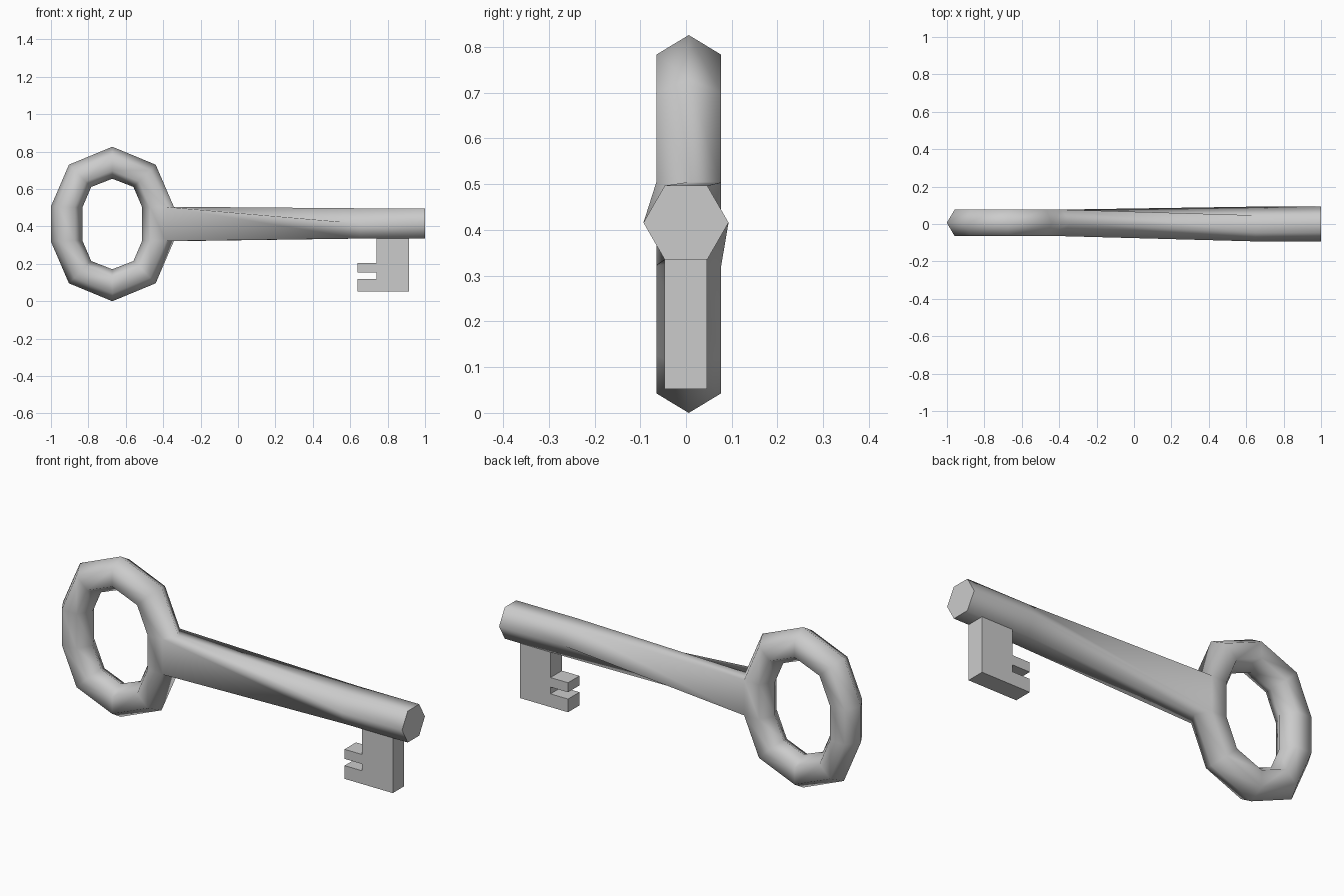
import bpy, bmesh
from math import cos, sin, pi, radians
from mathutils import Vector

cube = bpy.data.objects.get("Cube")
if cube:
    bpy.data.objects.remove(cube, do_unlink=True)

steel = bpy.data.materials.new("grey_steel")
steel.use_nodes = True
steel.diffuse_color = (0.6, 0.6, 0.6, 1)
steel.node_tree.nodes["Principled BSDF"].inputs["Base Color"].default_value = (0.6, 0.6, 0.6, 1)


def finish(bm, name, angle):
    bmesh.ops.recalc_face_normals(bm, faces=bm.faces)
    mesh = bpy.data.meshes.new(name)
    bm.to_mesh(mesh)
    bm.free()
    mesh.materials.append(steel)
    obj = bpy.data.objects.new(name, mesh)
    bpy.context.collection.objects.link(obj)
    bpy.ops.object.select_all(action='DESELECT')
    obj.select_set(True)
    bpy.context.view_layer.objects.active = obj
    bpy.ops.object.shade_smooth_by_angle(angle=radians(angle))


def bridge(bm, a, b):
    n = len(a)
    return [bm.faces.new((a[i], a[(i + 1) % n], b[(i + 1) % n], b[i])) for i in range(n)]


# Ten-sided ring handle with a hexagonal section
SIDES = 6
CENTRE = Vector((-0.672, 0.006, 0.413))
quarter = [((0, 0.413), (0, 0.242)), ((0.232, 0.317), (0.113, 0.198)), ((0.329, 0.092), (0.16, 0.088))]


def mirrored(points, sx, sz):
    return [tuple((x * sx, z * sz) for x, z in pair) for pair in points]


outline = (quarter + mirrored(quarter[::-1], 1, -1)
           + mirrored(quarter[1:], -1, -1) + mirrored(quarter[:0:-1], -1, 1))
bm = bmesh.new()
sections = []
for outer, inner in outline:
    o, i = Vector((outer[0], 0, outer[1])), Vector((inner[0], 0, inner[1]))
    loop = []
    for k in range(SIDES):
        a = 2 * pi * k / SIDES
        p = (o + i) / 2 + (o - i) / 2 * cos(a) + Vector((0, 0.082 * sin(a), 0))
        loop.append(bm.verts.new(CENTRE + p))
    sections.append(loop)
for j, loop in enumerate(sections):
    bridge(bm, loop, sections[(j + 1) % len(sections)])

# Open the two outer faces beside the shank and grow it from that hole
up, low = sections[2], sections[3]
root = [up[0], up[5], low[5], low[0], low[1], up[1]]
hole = [f for f in bm.faces if all(v in root for v in f.verts)]
bmesh.ops.delete(bm, geom=hole, context='FACES')


def shank_loop(x):
    angles = [2 * pi * (2 + k) / SIDES for k in range(SIDES)]
    return [bm.verts.new((x, 0.093 * cos(a), 0.416 + 0.0935 * sin(a))) for a in angles]


middle, tip = shank_loop(0.65), shank_loop(1)
bridge(bm, root, middle)
bridge(bm, middle, tip)
bm.faces.new(tip)
finish(bm, "ring_and_shank", 75)

# Toothed bit under the shank tip
profile = [(0.915, 0.34), (0.915, 0.052), (0.64, 0.052), (0.64, 0.12), (0.74, 0.12),
           (0.74, 0.155), (0.64, 0.155), (0.64, 0.204), (0.74, 0.204), (0.74, 0.34)]
bm = bmesh.new()
front = [bm.verts.new((x, -0.047, z)) for x, z in profile]
back = [bm.verts.new((x, 0.046, z)) for x, z in profile]
bridge(bm, front, back)
bm.faces.new(front)
bm.faces.new(back)
finish(bm, "toothed_bit", 30)
